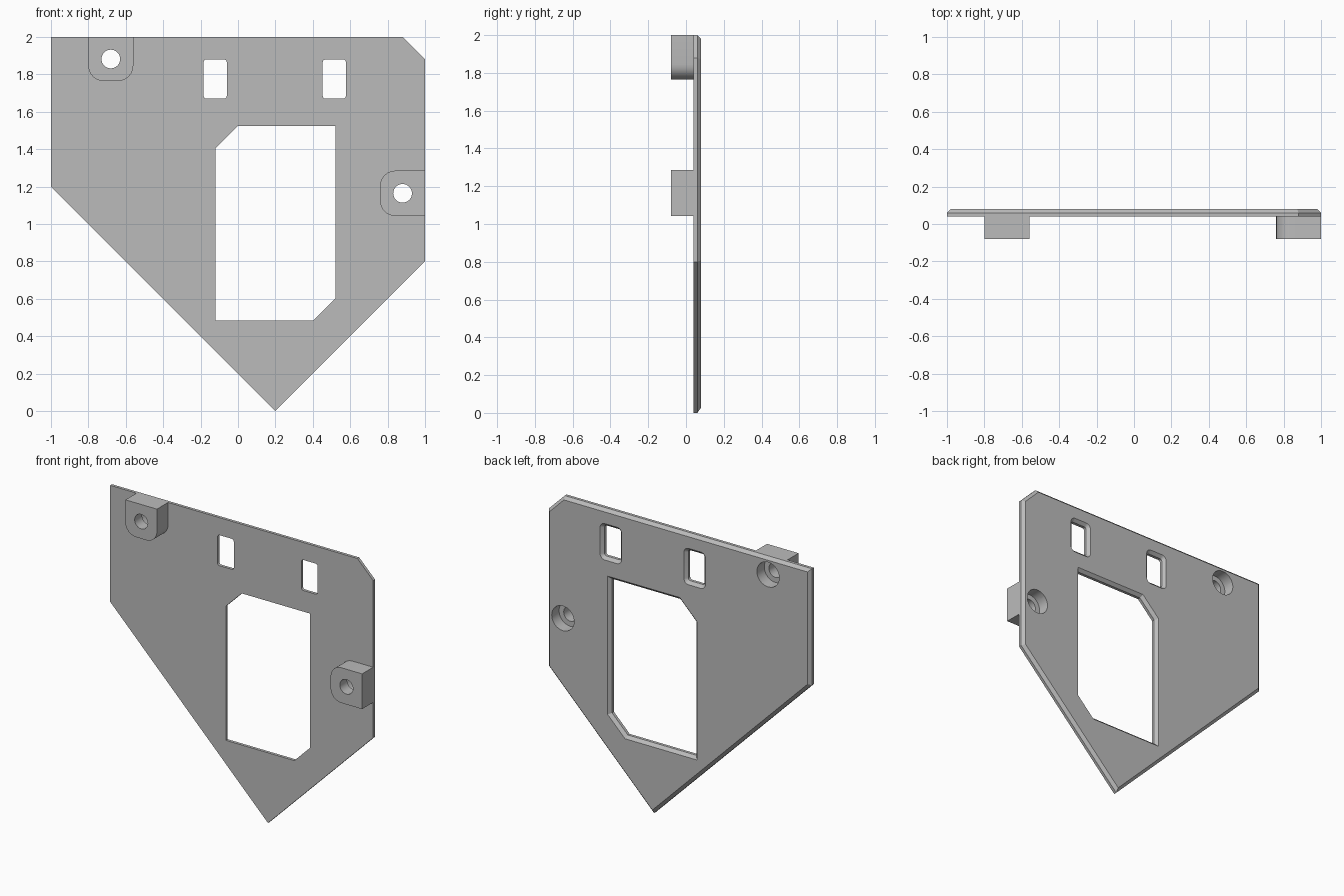
import bpy, bmesh, math
from mathutils import Vector

cube = bpy.data.objects.get("Cube")
if cube:
    bpy.data.objects.remove(cube, do_unlink=True)

FRONT, RIM, BACK = 0.04, 0.06, 0.08   # plate depths along y
BEVEL = BACK - RIM
MOUNT_FRONT = -0.08
SEAT = 0.0                            # depth of the screw head seat

grey = bpy.data.materials.new("mid_grey")
grey.use_nodes = True
grey.diffuse_color = (0.5, 0.5, 0.5, 1)
grey.node_tree.nodes["Principled BSDF"].inputs["Base Color"].default_value = (0.5, 0.5, 0.5, 1)


def rounded(points, radii, steps=6):
    """Counter-clockwise outline with right-angle corners rounded."""
    out = []
    for i, p in enumerate(points):
        p, r = Vector(p), radii[i]
        if r == 0:
            out.append(p)
            continue
        a = (Vector(points[i - 1]) - p).normalized() * r
        b = (Vector(points[(i + 1) % len(points)]) - p).normalized() * r
        for k in range(steps + 1):
            t = k / steps * math.pi / 2
            out.append(p + a * (1 - math.sin(t)) + b * (1 - math.cos(t)))
    return out


def box_outline(x0, z0, x1, z1, radii):
    return rounded([(x0, z0), (x1, z0), (x1, z1), (x0, z1)], radii)


def circle(x, z, r, n=32):
    return [Vector((x + r * math.cos(2 * math.pi * k / n),
                    z + r * math.sin(2 * math.pi * k / n))) for k in range(n)]


def grow(points, d):
    """Offset a counter-clockwise outline outwards by d with mitred corners."""
    out = []
    for i, p in enumerate(points):
        e1 = (p - points[i - 1]).normalized()
        e2 = (points[(i + 1) % len(points)] - p).normalized()
        n1, n2 = Vector((e1.y, -e1.x)), Vector((e2.y, -e2.x))
        out.append(p + (n1 + n2) * d / (1 + n1.dot(n2)))
    return out


def loft(name, levels):
    """Solid through (y, outline) levels from front to back."""
    bm = bmesh.new()
    rings = [[bm.verts.new((p.x, y, p.y)) for p in pts] for y, pts in levels]
    bm.faces.new(rings[0])
    bm.faces.new(rings[-1][::-1])
    for a, b in zip(rings, rings[1:]):
        for i in range(len(a)):
            bm.faces.new((a[i - 1], b[i - 1], b[i], a[i]))
    bmesh.ops.recalc_face_normals(bm, faces=bm.faces)
    mesh = bpy.data.meshes.new(name)
    bm.to_mesh(mesh)
    bm.free()
    mesh.materials.append(grey)
    obj = bpy.data.objects.new(name, mesh)
    bpy.context.collection.objects.link(obj)
    return obj


def cut(obj, cutters):
    for c in cutters:
        mod = obj.modifiers.new("cut", 'BOOLEAN')
        mod.operation, mod.solver, mod.object = 'DIFFERENCE', 'EXACT', c
    deps = bpy.context.evaluated_depsgraph_get()
    mesh = bpy.data.meshes.new_from_object(obj.evaluated_get(deps))
    obj.modifiers.clear()
    obj.data = mesh


def bevelled_cutter(name, pts):
    """Opening that flares towards the back face."""
    return loft(name, [(FRONT - 0.02, pts), (RIM, pts), (BACK + 0.02, grow(pts, 2 * BEVEL))])


# Plate with a bevelled back rim
outline = [Vector(p) for p in ((-1, 1.2), (0.2, 0), (1, 0.8), (1, 1.88), (0.88, 2), (-1, 2))]
plate = loft("plate", [(FRONT, outline), (RIM, outline), (BACK, grow(outline, -BEVEL))])

# Large opening and two small windows
opening = [Vector(p) for p in ((-0.12, 0.483), (0.4, 0.483), (0.52, 0.603),
                               (0.52, 1.525), (0, 1.525), (-0.12, 1.405))]
cutters = [bevelled_cutter("opening_cutter", opening)]
for x in (-0.122, 0.515):
    pts = box_outline(x - 0.062, 1.67, x + 0.062, 1.88, [0.016] * 4)
    cutters.append(bevelled_cutter("window_cutter", pts))

# Mounting blocks, each with a screw hole and a wider seat from the back
R = 0.08
blocks = [
    ("top_mount", (-0.8, 1.765, -0.56, 2), (R, R, 0, 0), (-0.68, 1.882)),
    ("side_mount", (0.76, 1.043, 1, 1.285), (R, 0, 0, R), (0.88, 1.164)),
]
mounts = []
for name, box, radii, (x, z) in blocks:
    pts = box_outline(*box, radii)
    block = loft(name, [(MOUNT_FRONT, pts), (FRONT, pts)])
    bore = loft("bore_cutter", [(y, circle(x, z, 0.05)) for y in (MOUNT_FRONT - 0.1, BACK + 0.1)])
    seat = loft("seat_cutter", [(y, circle(x, z, 0.085)) for y in (SEAT, BACK + 0.1)])
    cut(block, [bore, seat])
    mounts.append(block)
    cutters += [bore, seat]

cut(plate, cutters)
for c in cutters:
    bpy.data.objects.remove(c, do_unlink=True)

# Smooth the round corners and bores, keep the edges sharp
for obj in bpy.context.selected_objects:
    obj.select_set(False)
for obj in [plate] + mounts:
    obj.select_set(True)
bpy.context.view_layer.objects.active = plate
bpy.ops.object.shade_smooth_by_angle(angle=math.radians(30))
